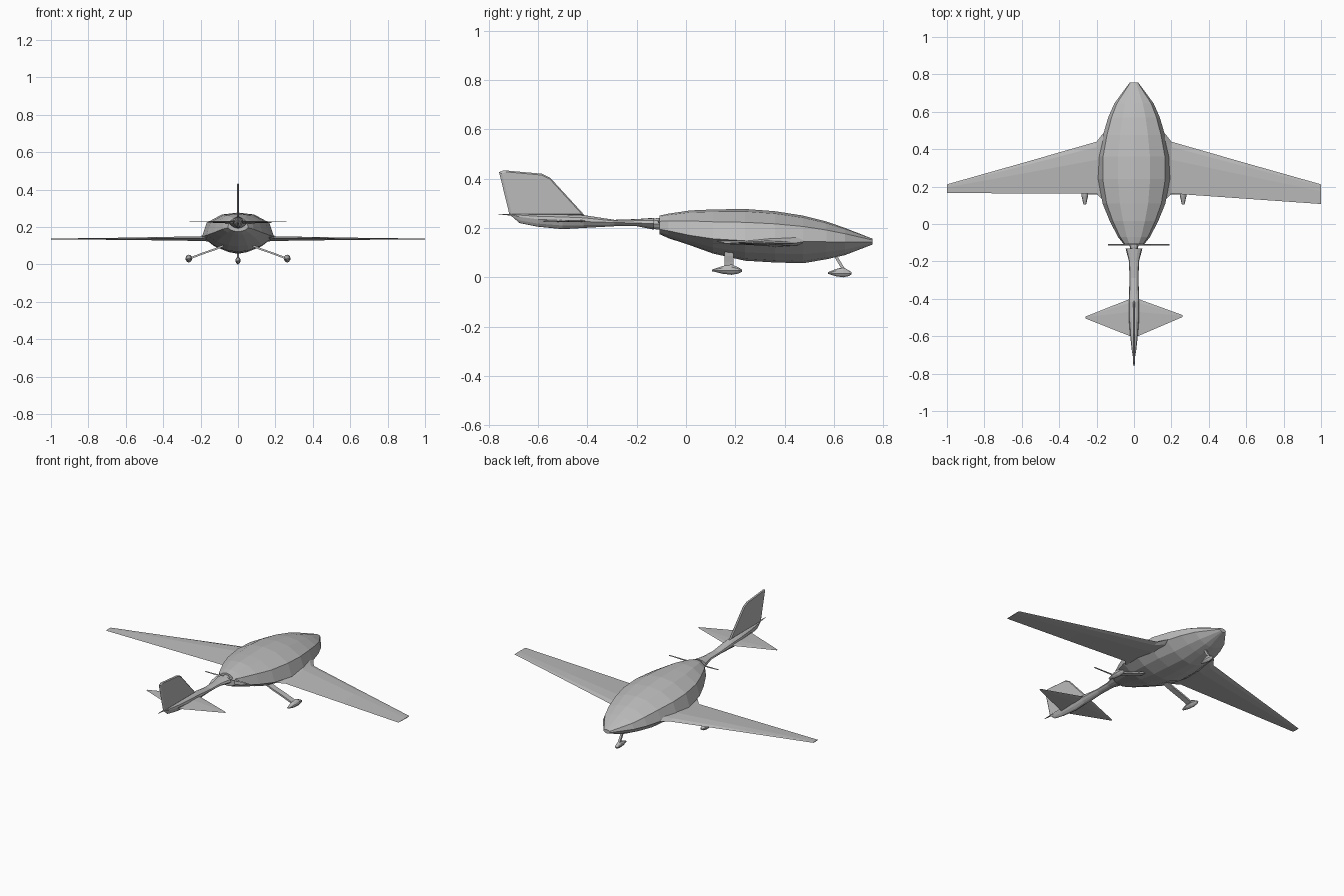
import bpy
import bmesh
from mathutils import Vector

if "Cube" in bpy.data.objects:
    bpy.data.objects.remove(bpy.data.objects["Cube"])

grey = bpy.data.materials.new("light_grey")
grey.use_nodes = True
grey.diffuse_color = (0.5, 0.5, 0.5, 1)
grey.node_tree.nodes["Principled BSDF"].inputs["Base Color"].default_value = (0.5, 0.5, 0.5, 1)


def loft(name, rings):
    """Skin a list of equally sized rings and cap both ends."""
    bm = bmesh.new()
    loops = [[bm.verts.new(p) for p in ring] for ring in rings]
    n = len(loops[0])
    for a, b in zip(loops, loops[1:]):
        for i in range(n):
            j = (i + 1) % n
            bm.faces.new((a[i], a[j], b[j], b[i]))
    bm.faces.new(loops[0])
    bm.faces.new(loops[-1])
    bmesh.ops.recalc_face_normals(bm, faces=bm.faces)
    mesh = bpy.data.meshes.new(name)
    bm.to_mesh(mesh)
    bm.free()
    mesh.materials.append(grey)
    obj = bpy.data.objects.new(name, mesh)
    bpy.context.collection.objects.link(obj)
    return obj


def body_ring(y, bottom, top, half, mid, x=0):
    """Cross-section across the body: rounded top, V-shaped belly."""
    up, down = top - mid, mid - bottom
    side = [(0, top), (.45 * half, mid + .92 * up), (.87 * half, mid + .58 * up),
            (half, mid), (.66 * half, mid - .58 * down), (.3 * half, mid - .9 * down), (0, bottom)]
    pts = side + [(-px, pz) for px, pz in side[-2:0:-1]]
    return [(x + px, y, pz) for px, pz in pts]


def blade_ring(x, lead, trail, z, thick):
    """Thin aerofoil section at a span position."""
    c = lead - trail
    h = thick / 2
    pts = [(lead, 0), (lead - .1 * c, h * .7), (lead - .35 * c, h),
           (trail, 0), (lead - .35 * c, -h), (lead - .1 * c, -h * .7)]
    return [(x, py, z + pz) for py, pz in pts]


def strut(name, path, width, thick):
    """Flat leg through a path, wide in y."""
    rings = []
    for i, p in enumerate(path):
        p = Vector(p)
        t = (Vector(path[min(i + 1, len(path) - 1)]) - Vector(path[max(i - 1, 0)])).normalized()
        u = Vector((0, 1, 0)) if abs(t.x) > .1 else Vector((1, 0, 0))
        v = t.cross(u).normalized()
        rings.append([p + u * a * width / 2 + v * b * thick / 2
                      for a, b in ((-1, -1), (1, -1), (1, 1), (-1, 1))])
    return loft(name, rings)


# Fuselage: y, bottom, top, half width, height of widest line
loft("fuselage", [body_ring(*s) for s in (
    (-.108, .175, .25, .055, .195), (-.07, .158, .258, .085, .188), (.016, .13, .271, .13, .17),
    (.11, .096, .275, .168, .156), (.24, .067, .277, .192, .148), (.36, .06, .268, .19, .146),
    (.475, .057, .25, .166, .145), (.57, .073, .226, .138, .144), (.645, .09, .2, .105, .144),
    (.757, .133, .156, .022, .144))])

# Tail boom
loft("tail_boom", [body_ring(*s) for s in (
    (-.76, .255, .257, .002, .256), (-.71, .25, .257, .006, .254), (-.675, .22, .257, .012, .245),
    (-.6, .205, .256, .02, .235), (-.5, .195, .255, .028, .23), (-.415, .2, .252, .028, .226),
    (-.29, .207, .233, .024, .222), (-.2, .207, .236, .027, .22), (-.13, .193, .241, .045, .217))])

# Propeller hub, shaft and two blades
loft("propeller_hub", [body_ring(y, .217 - r, .217 + r, r, .217)
                       for y, r in ((-.14, .016), (-.125, .022), (-.11, .024), (-.1, .018))])
loft("propeller", [blade_ring(x, -.106, -.116, .224, t) for x, t in (
    (-.14, .002), (-.07, .008), (0, .012), (.09, .008), (.19, .002))])

# Wings with thick root fairings; the two tips differ in trailing edge
for name, s, tip_trail in (("left_wing", 1, .107), ("right_wing", -1, .165)):
    loft(name, [blade_ring(s * x, *r) for x, *r in (
        (0, .52, .12, .14, .05), (.165, .485, .125, .146, .045), (.2, .44, .163, .138, .025),
        (.6, .325, (.163 + tip_trail) / 2, .137, .012), (1, .212, tip_trail, .136, .004))])

# Diamond tailplane
loft("tailplane", [blade_ring(*s) for s in (
    (-.26, -.495, -.505, .228, .002), (-.02, -.4, -.6, .228, .01),
    (.02, -.4, -.6, .228, .01), (.26, -.487, -.497, .228, .002))])

# Swept vertical fin
outline = [(-.41, .25), (-.55, .403), (-.585, .42), (-.74, .434), (-.758, .426), (-.715, .25)]
loft("tail_fin", [[(x, -.585 + (y + .585) * k, .34 + (z - .34) * k) for y, z in outline]
                  for x, k in ((-.006, .93), (0, 1), (.006, .93))])


def wheel_pant(name, x, back, front, low, high, half):
    """Pointed streamlined wheel cover with a tyre showing underneath."""
    c, h = front - back, high - low
    loft(name, [body_ring(back + c * k, low + h * b, low + h * t, half * w, low + h * m, x)
                for k, b, t, w, m in ((0, .35, .5, .4, .42), (.35, .1, .85, .95, .4),
                                      (.65, 0, 1, 1, .4), (.88, .12, .7, .8, .4), (1, .3, .5, .4, .4))])


# Landing gear
for side, s in (("left", 1), ("right", -1)):
    strut(side + "_main_leg", [(s * .08, .175, .1), (s * .12, .175, .082), (s * .19, .175, .058),
                               (s * .262, .175, .03)], .036, .01)
    wheel_pant(side + "_main_wheel_pant", s * .263, .105, .228, .01, .052, .018)
strut("nose_leg", [(0, .595, .105), (0, .615, .072), (0, .64, .03)], .012, .012)
wheel_pant("nose_wheel_pant", 0, .575, .672, 0, .04, .014)
